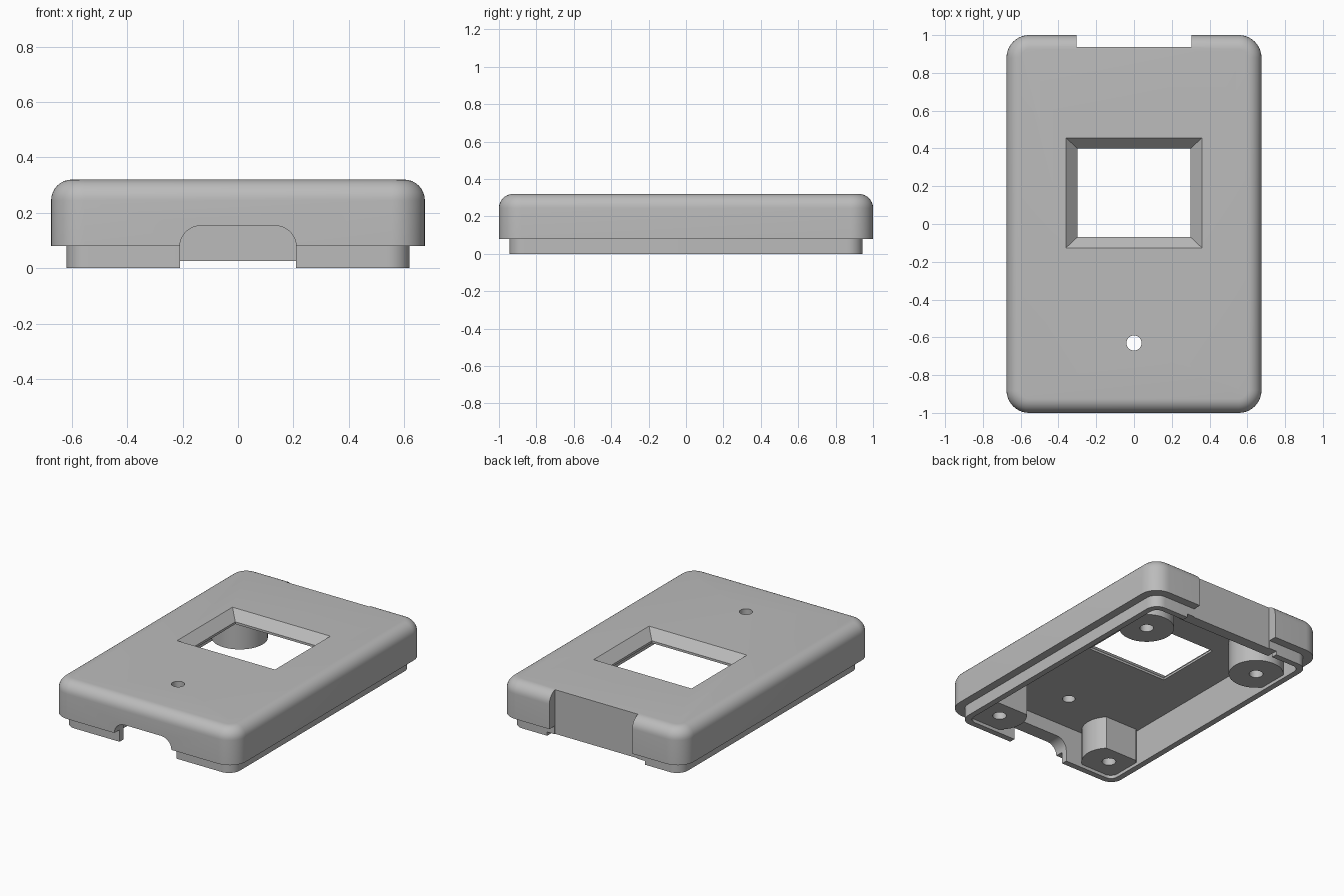
import bpy, bmesh, math

if "Cube" in bpy.data.objects:
    bpy.data.objects.remove(bpy.data.objects["Cube"])

grey = bpy.data.materials.new("plastic_grey")
grey.use_nodes = True
colour = (0.5, 0.5, 0.5, 1)
grey.diffuse_color = colour
grey.node_tree.nodes["Principled BSDF"].inputs["Base Color"].default_value = colour


def rounded(hx, hy, r, n=10):
    """Rounded rectangle outline centred on the origin."""
    pts = []
    for k, (sx, sy) in enumerate([(1, 1), (-1, 1), (-1, -1), (1, -1)]):
        for i in range(n + 1):
            a = math.pi / 2 * (k + i / n)
            pts.append((sx * (hx - r) + r * math.cos(a), sy * (hy - r) + r * math.sin(a)))
    return pts


def rect(x0, x1, y0, y1):
    return [(x0, y0), (x1, y0), (x1, y1), (x0, y1)]


def circle(x, y, r, n=40):
    return [(x + r * math.cos(math.tau * i / n), y + r * math.sin(math.tau * i / n)) for i in range(n)]


def loft(name, layers):
    """Closed solid through outlines at increasing heights."""
    bm = bmesh.new()
    rings = [[bm.verts.new((x, y, z)) for x, y in pts] for pts, z in layers]
    n = len(rings[0])
    bm.faces.new(rings[0][::-1])
    bm.faces.new(rings[-1])
    for a, b in zip(rings, rings[1:]):
        for i in range(n):
            j = (i + 1) % n
            bm.faces.new((a[i], a[j], b[j], b[i]))
    bmesh.ops.recalc_face_normals(bm, faces=bm.faces)
    mesh = bpy.data.meshes.new(name)
    bm.to_mesh(mesh)
    bm.free()
    mesh.materials.append(grey)
    ob = bpy.data.objects.new(name, mesh)
    bpy.context.collection.objects.link(ob)
    return ob


def prism(name, pts, z0, z1):
    return loft(name, [(pts, z0), (pts, z1)])


def combine(target, other, op):
    bpy.context.view_layer.objects.active = target
    mod = target.modifiers.new(op, "BOOLEAN")
    mod.operation, mod.solver, mod.object = op, "EXACT", other
    bpy.ops.object.modifier_apply(modifier=mod.name)
    bpy.data.objects.remove(other)


# Outer shell with a rounded top edge
layers = [(rounded(0.675, 1, 0.12), 0.08)]
for i in range(9):
    a = math.pi / 2 * i / 8
    inset = 0.075 * (1 - math.cos(a))
    layers.append((rounded(0.675 - inset, 1 - inset, 0.12 - inset), 0.245 + 0.075 * math.sin(a)))
case = loft("case_top", layers)

# Locating lip, then the hollow inside
combine(case, prism("lip", rounded(0.62, 0.944, 0.08), 0, 0.2), "UNION")
combine(case, prism("cavity", rounded(0.58, 0.904, 0.05), -0.1, 0.245), "DIFFERENCE")

# Recess in the back with a wall behind it
combine(case, prism("back_wall", rect(-0.36, 0.36, 0.865, 0.93), 0.025, 0.28), "UNION")
combine(case, prism("back_recess", rect(-0.305, 0.305, 0.938, 1.1), -0.1, 0.5), "DIFFERENCE")
combine(case, prism("lip_gap", rect(-0.36, 0.36, 0.84, 0.97), -0.1, 0.025), "DIFFERENCE")

# Screw bosses; the front pair has a flat side facing back
for x in (-0.443, 0.443):
    for y in (-0.77, 0.65):
        boss = prism("boss", circle(x, y, 0.17), 0.022, 0.28)
        if y < 0:
            combine(boss, prism("boss_flat", rect(x - 0.3, x + 0.3, y + 0.12, 0), -0.1, 0.5), "DIFFERENCE")
        combine(case, boss, "UNION")
        combine(case, prism("screw_hole", circle(x, y, 0.043, 24), -0.1, 0.22), "DIFFERENCE")

# Bevelled display window and indicator hole
inner = rect(-0.3, 0.3, -0.07, 0.4)
outer = rect(-0.38, 0.38, -0.145, 0.475)
combine(case, loft("window", [(inner, 0.2), (inner, 0.26), (outer, 0.34)]), "DIFFERENCE")
combine(case, prism("indicator_hole", circle(0, -0.63, 0.04, 32), 0.1, 0.5), "DIFFERENCE")

# Arched cable opening in the front, turned from flat to upright
arch = prism("cable_opening", rounded(0.21, 0.153, 0.075), 0.85, 1.1)
for v in arch.data.vertices:
    x, y, z = v.co
    v.co = (x, -z, y)
combine(case, arch, "DIFFERENCE")

# Smooth the rounded edges, keep the creases
bpy.ops.object.select_all(action="DESELECT")
case.select_set(True)
bpy.context.view_layer.objects.active = case
bpy.ops.object.shade_smooth_by_angle(angle=math.radians(30))
